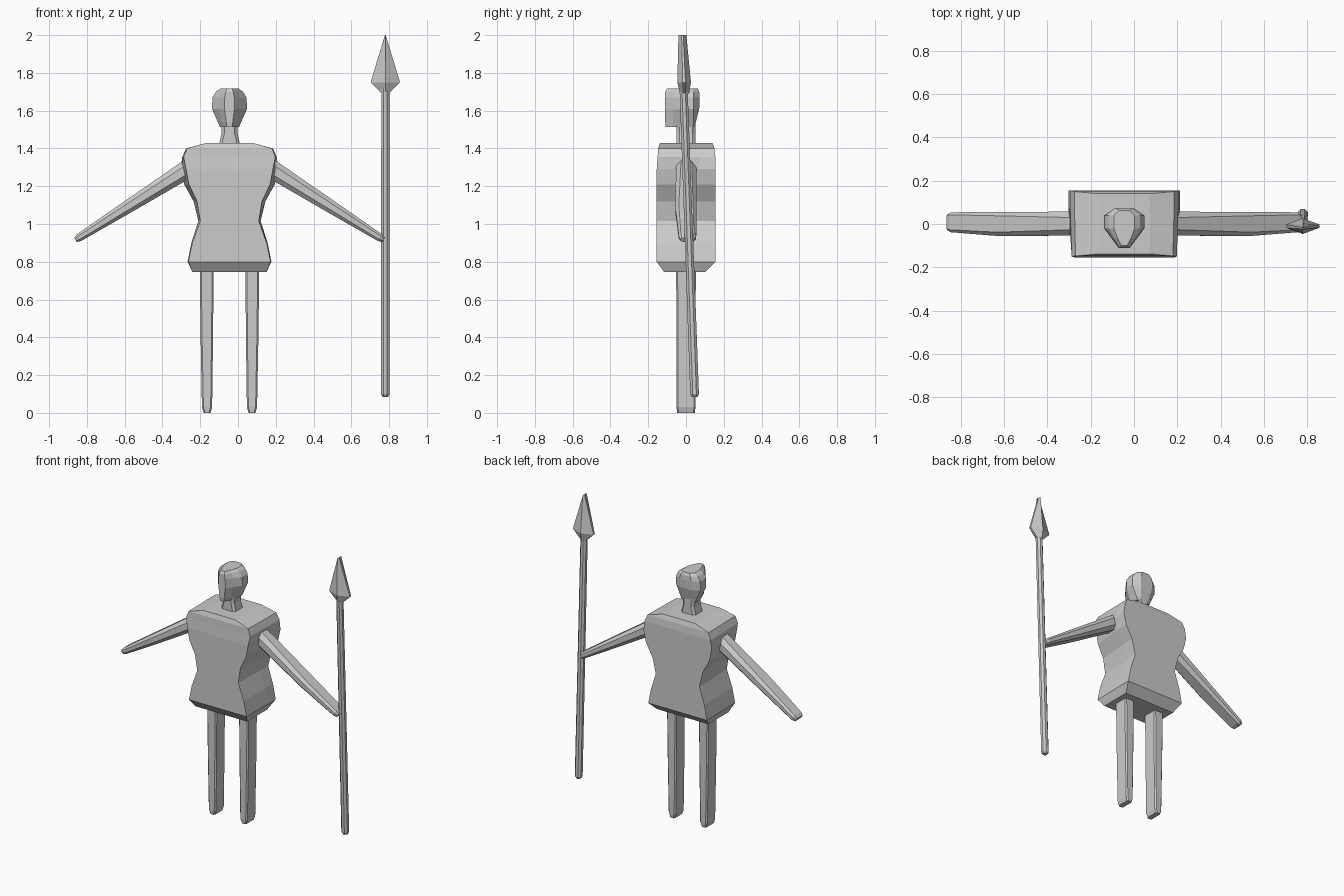
import bpy, bmesh, math
from mathutils import Vector

if "Cube" in bpy.data.objects:
    bpy.data.objects.remove(bpy.data.objects["Cube"])

CX = -0.045  # body centre line


def loft(name, rings):
    """Skin a list of equal-length point rings and cap both ends."""
    bm = bmesh.new()
    loops = [[bm.verts.new(p) for p in r] for r in rings]
    n = len(loops[0])
    for a, b in zip(loops, loops[1:]):
        for i in range(n):
            j = (i + 1) % n
            bm.faces.new((a[i], a[j], b[j], b[i]))
    bm.faces.new(loops[0])
    bm.faces.new(loops[-1])
    bmesh.ops.recalc_face_normals(bm, faces=bm.faces)
    me = bpy.data.meshes.new(name)
    bm.to_mesh(me)
    bm.free()
    ob = bpy.data.objects.new(name, me)
    bpy.context.collection.objects.link(ob)
    return ob


def chamfered(hx, hy, c):
    """Rectangle with cut corners, as 2D offsets."""
    return [(hx, -hy + c), (hx, hy - c), (hx - c, hy), (-hx + c, hy),
            (-hx, hy - c), (-hx, -hy + c), (-hx + c, -hy), (hx - c, -hy)]


# Torso: z, half width front, half width back, front y, back y
torso = []
for z, wf, wb, yf, yb in [
        (0.745, 0.195, 0.195, -0.115, 0.10), (0.80, 0.218, 0.222, -0.155, 0.155),
        (0.90, 0.197, 0.202, -0.155, 0.155), (1.015, 0.155, 0.165, -0.155, 0.155),
        (1.12, 0.172, 0.190, -0.155, 0.155), (1.21, 0.215, 0.240, -0.155, 0.155),
        (1.29, 0.230, 0.258, -0.155, 0.155), (1.355, 0.243, 0.25, -0.15, 0.155),
        (1.40, 0.225, 0.23, -0.148, 0.15), (1.43, 0.12, 0.12, -0.138, 0.14)]:
    torso.append([(CX - wf, yf, z), (CX + wf, yf, z), (CX + wb, 0.07, z),
                  (CX + wb, yb, z), (CX - wb, yb, z), (CX - wb, 0.07, z)])
loft("torso", torso)

# Neck
loft("neck", [[(CX + x, y, z) for x, y in chamfered(h, 0.05, 0.015)]
              for z, h in [(1.40, 0.056), (1.43, 0.054), (1.48, 0.042), (1.54, 0.042)]])

# Head: pointed towards the front; z, half width, front y, back y
head = []
for z, w, yf, yb in [(1.513, 0.05, -0.108, 0.045), (1.54, 0.062, -0.11, 0.052),
                     (1.61, 0.093, -0.11, 0.07), (1.67, 0.09, -0.11, 0.072),
                     (1.70, 0.072, -0.11, 0.07), (1.717, 0.048, -0.10, 0.062)]:
    half = [(0.28 * w, yf), (0.62 * w, -0.068), (w, -0.02), (w, 0.04), (0.5 * w, yb)]
    head.append([(CX + x, y, z) for x, y in half] +
                [(CX - x, y, z) for x, y in reversed(half)])
loft("head", head)

# Arms and legs, mirrored about the body centre line
for side, s in (("left", -1), ("right", 1)):
    a, b = Vector((0.20, 0, 1.305)), Vector((0.815, 0, 0.916))
    d = (b - a).normalized()
    up = Vector((-d.z, 0, d.x))
    rings = []
    for t, thick, wide, yc in [(0, 0.05, 0.055, 0.002), (0.6, 0.033, 0.056, 0.0),
                               (0.97, 0.021, 0.046, 0.008), (1.0, 0.013, 0.036, 0.008)]:
        c = a.lerp(b, t)
        rings.append([(CX + s * (c + up * u).x, yc + y, (c + up * u).z)
                      for u, y in chamfered(thick, wide, thick * 0.55)])
    loft(side + "_arm", rings)

    legs = []
    for z, x, h, hy in [(0.0, 0.119, 0.018, 0.047), (0.03, 0.119, 0.027, 0.05),
                        (0.40, 0.120, 0.033, 0.051), (0.80, 0.121, 0.037, 0.052)]:
        legs.append([(CX + s * x + px, py, z) for px, py in chamfered(h, hy, 0.008)])
    loft(side + "_leg", legs)

# Spear shaft: leans slightly forward towards the top
SX = 0.78
shaft = []
for z, r in [(0.085, 0.016), (0.10, 0.025), (1.72, 0.023)]:
    yc = 0.049 - 0.036 * z
    shaft.append([(SX + r * math.cos(k * math.pi / 4 + math.pi / 8),
                   yc + r * math.sin(k * math.pi / 4 + math.pi / 8), z) for k in range(8)])
loft("spear_shaft", shaft)

# Spear blade: flat leaf with a thick middle ridge
blade = []
for z, w, t in [(1.69, 0.018, 0.024), (1.75, 0.078, 0.036), (2.0, 0.002, 0.021)]:
    yc = 0.053 - 0.036 * z
    blade.append([(SX + w, yc - 0.2 * t, z), (SX + w, yc + 0.2 * t, z), (SX, yc + t, z),
                  (SX - w, yc + 0.2 * t, z), (SX - w, yc - 0.2 * t, z), (SX, yc - t, z)])
loft("spear_blade", blade)
